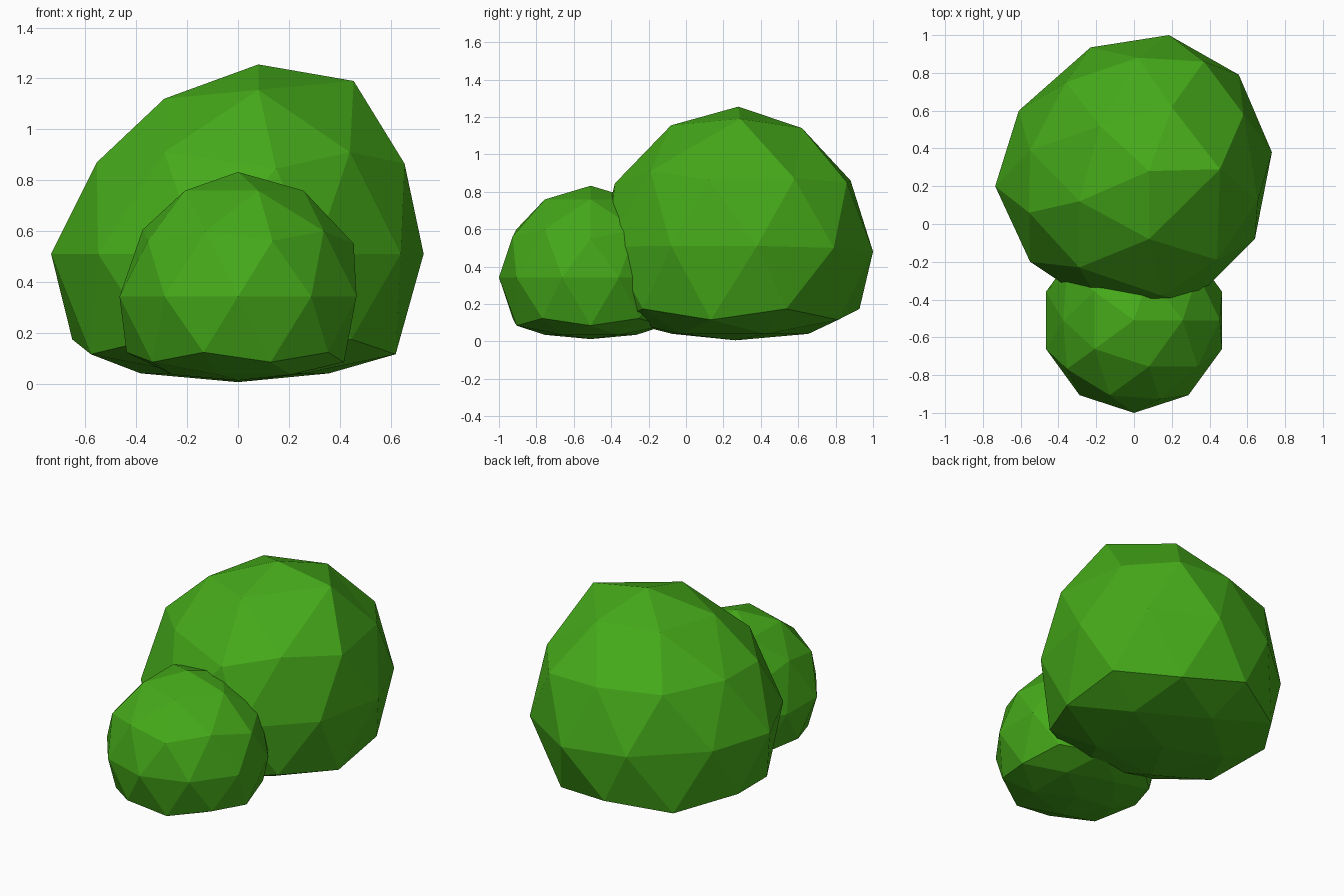
import bpy, bmesh
from math import radians
from mathutils import Vector, Matrix

leaf = bpy.data.materials.new("leaf_green")
leaf.diffuse_color = (0.06, 0.40, 0.01, 1)


def bush(name, center, radius, turn, bumps):
    """Low-poly ball with a squashed underside; bumps pull the nearest vertex to a point."""
    bm = bmesh.new()
    bmesh.ops.create_icosphere(bm, subdivisions=2, radius=1,
                               matrix=Matrix.Rotation(radians(turn), 4, 'Z'))
    for v in bm.verts:
        if v.co.z < -0.526:
            v.co.z = -0.526 + (v.co.z + 0.526) * 0.31
        v.co = v.co * radius + Vector(center)
    # choose all vertices before moving any
    picks = [(min(bm.verts, key=lambda v: (v.co - Vector(p)).length), p) for p in bumps]
    for v, p in picks:
        v.co = p
    mesh = bpy.data.meshes.new(name)
    bm.to_mesh(mesh)
    bm.free()
    mesh.materials.append(leaf)
    ob = bpy.data.objects.new(name, mesh)
    bpy.context.collection.objects.link(ob)
    return ob


# Large bush at the back, leaning slightly to the right
bush("large_bush", (0, 0.265, 0.507), 0.745, -12, [
    (0.08, 0.28, 1.255),                                              # crown
    (0.455, 0.29, 1.19), (0.20, 0.62, 1.14), (-0.18, 0.52, 1.13),     # ring below crown
    (-0.29, 0.12, 1.12), (0.08, -0.08, 1.155),
    (0.655, 0.12, 0.865), (0.37, 0.86, 0.85), (-0.36, 0.75, 0.86),    # shoulder
    (-0.555, 0.06, 0.87), (0.15, -0.38, 0.845),
    (0.58, 0.58, 0.87), (0.02, 0.88, 0.86), (-0.55, 0.39, 0.87),
    (-0.29, -0.23, 0.91), (0.44, -0.19, 0.91),
    (0.73, 0.38, 0.51), (0.555, 0.79, 0.50), (0.185, 1.0, 0.48),      # waist
    (-0.23, 0.935, 0.50), (-0.61, 0.60, 0.51), (-0.735, 0.20, 0.51),
    (-0.55, -0.20, 0.51), (0.64, -0.08, 0.51)])

# Small bush in front
bush("small_bush", (0, -0.51, 0.342), 0.49, 0, [
    (-0.375, -0.51, 0.605), (0.455, -0.51, 0.55)])
